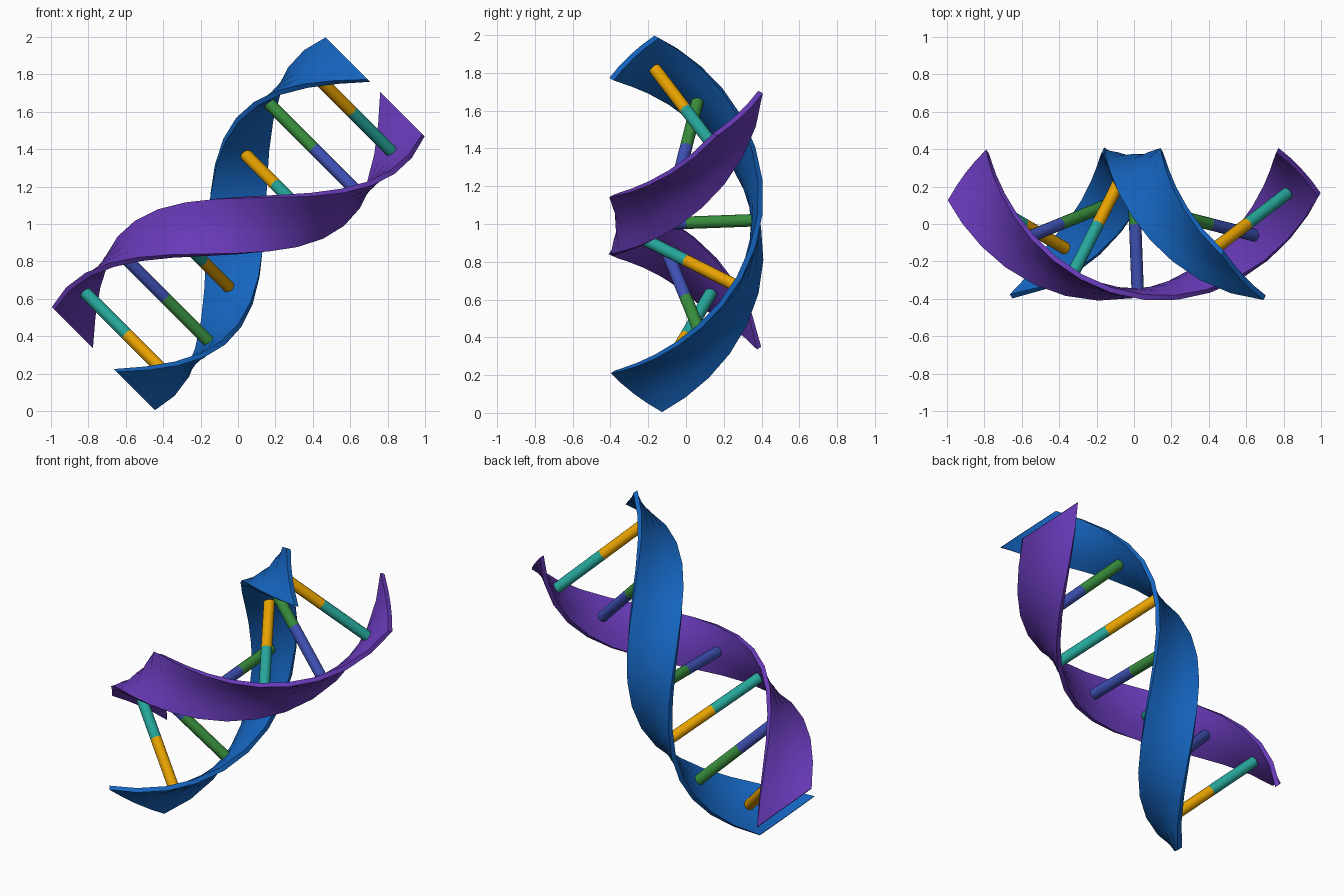
import bpy, bmesh, math
from mathutils import Vector

if "Cube" in bpy.data.objects:
    bpy.data.objects.remove(bpy.data.objects["Cube"])

# Tilted frame: helix axis S runs up and to the right at 45 degrees
R2 = math.sqrt(0.5)
S, T, Y = Vector((R2, 0, R2)), Vector((R2, 0, -R2)), Vector((0, 1, 0))
MID = Vector((0, 0, 1))
S0, S1 = -1.018, 1.036           # ends along the axis
A0, A1 = -47.0, 233.0            # blue ribbon angle at each end
R_OUT, HALF, THICK, STEPS, ACROSS = 0.41, 29.0, 0.03, 16, 4


def point(s, radius, deg):
    a = math.radians(deg)
    return MID + S * s + (T * math.cos(a) + Y * math.sin(a)) * radius


def angle_at(s):
    return A0 + (A1 - A0) * (s - S0) / (S1 - S0)


def material(name, hexcode):
    m = bpy.data.materials.new(name)
    lin = []
    for i in (0, 2, 4):
        c = int(hexcode[i:i + 2], 16) / 255
        lin.append(c / 12.92 if c <= 0.04045 else ((c + 0.055) / 1.055) ** 2.4)
    m.diffuse_color = (*lin, 1)
    m.use_nodes = True
    m.node_tree.nodes["Principled BSDF"].inputs["Base Color"].default_value = m.diffuse_color
    return m


BLUE = material("blue", "1565C0")
PURPLE = material("purple", "673AB7")
ORANGE = material("orange", "FFB300")
TEAL = material("teal", "26A69A")
GREEN = material("green", "388E3C")
INDIGO = material("indigo", "3F51B5")


def finish(bm, name, mat, angle):
    bmesh.ops.recalc_face_normals(bm, faces=bm.faces)
    me = bpy.data.meshes.new(name)
    bm.to_mesh(me)
    bm.free()
    me.materials.append(mat)
    ob = bpy.data.objects.new(name, me)
    bpy.context.collection.objects.link(ob)
    bpy.ops.object.select_all(action='DESELECT')
    ob.select_set(True)
    bpy.context.view_layer.objects.active = ob
    bpy.ops.object.shade_smooth_by_angle(angle=math.radians(angle))


# Ribbon profile: (distance from axis, sideways offset), slightly bowed strip
w = R_OUT * math.sin(math.radians(HALF))
d_edge = R_OUT * math.cos(math.radians(HALF))
BOW = 0.016
outer = []
for i in range(ACROSS + 1):
    u = 2 * i / ACROSS - 1
    outer.append((d_edge + BOW * (1 - u * u), w * u))
profile = outer + [(d - THICK, o) for d, o in reversed(outer)]


def ribbon(name, mat, turn):
    bm = bmesh.new()
    rings = []
    for k in range(STEPS + 1):
        s = S0 + (S1 - S0) * k / STEPS
        a = angle_at(s) + turn
        rings.append([bm.verts.new(point(s, math.hypot(d, o),
                      a + math.degrees(math.atan2(o, d)))) for d, o in profile])
    n = len(profile)
    for r0, r1 in zip(rings, rings[1:]):
        for i in range(n):
            j = (i + 1) % n
            bm.faces.new((r0[i], r0[j], r1[j], r1[i]))
    bm.faces.new(rings[0])
    bm.faces.new(rings[-1])
    finish(bm, name, mat, 40)


ribbon("blue_strand", BLUE, 0)
ribbon("purple_strand", PURPLE, 180)


# Half rungs from the axis out to a strand
def half_rung(name, mat, s, deg):
    length = 0.362
    direction = point(s, 1, deg) - point(s, 0, deg)
    bm = bmesh.new()
    bmesh.ops.create_cone(bm, cap_ends=True, segments=16,
                          radius1=0.033, radius2=0.033, depth=length)
    rot = direction.to_track_quat('Z', 'Y').to_matrix()
    for v in bm.verts:
        v.co = rot @ v.co + point(s, length / 2, deg)
    finish(bm, name, mat, 40)


for k in range(7):
    s = 0.009 + 0.282 * (k - 3)
    near, far = (ORANGE, TEAL) if k % 2 == 0 else (GREEN, INDIGO)
    half_rung(f"rung_{k + 1}_blue_side", near, s, angle_at(s))
    half_rung(f"rung_{k + 1}_purple_side", far, s, angle_at(s) + 180)
